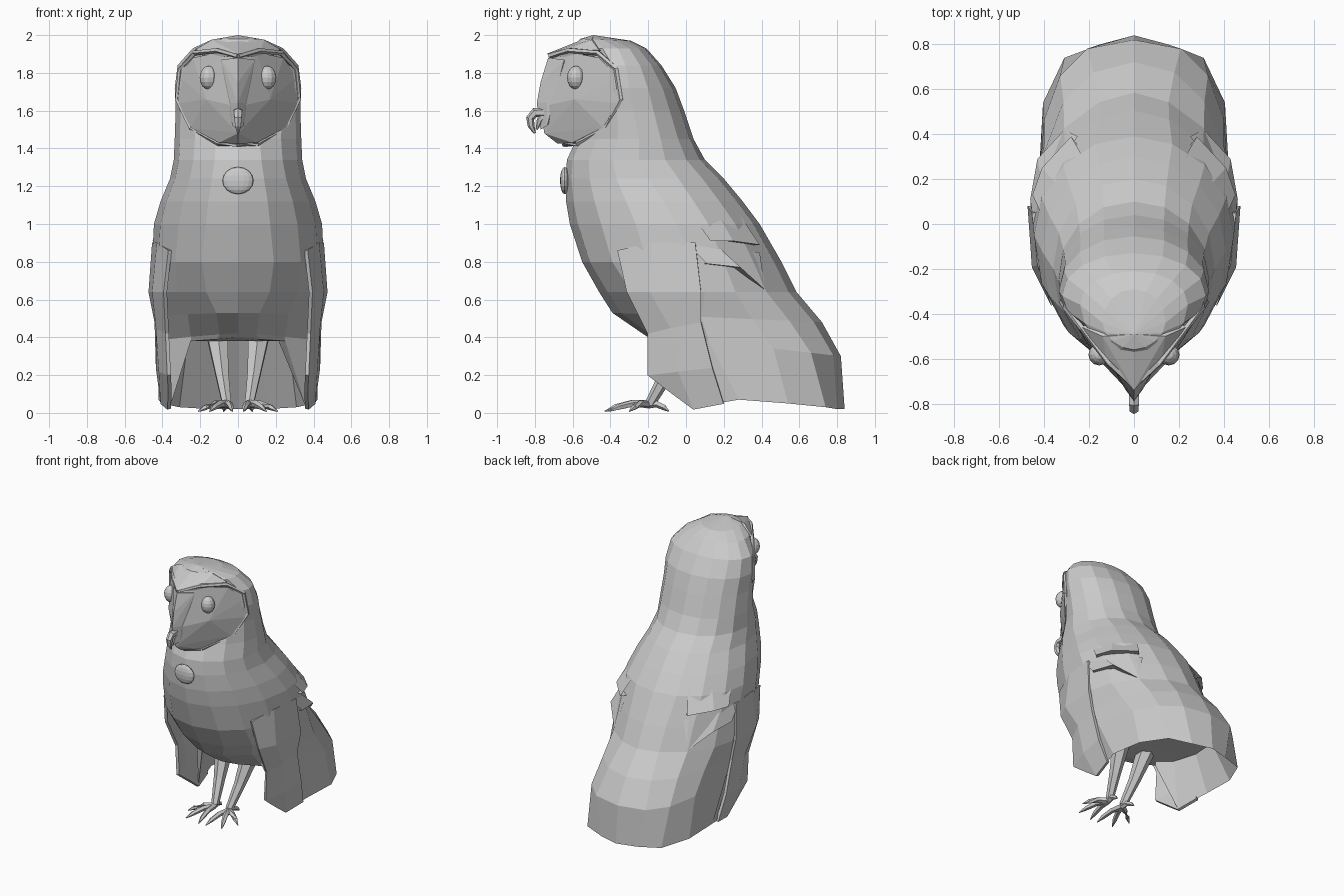
import bpy, bmesh, math
from mathutils import Vector

grey = bpy.data.materials.new("plain grey")
grey.diffuse_color = (0.6, 0.6, 0.6, 1)


def finish(bm, name):
    bmesh.ops.recalc_face_normals(bm, faces=bm.faces[:])
    me = bpy.data.meshes.new(name)
    bm.to_mesh(me)
    bm.free()
    me.materials.append(grey)
    ob = bpy.data.objects.new(name, me)
    bpy.context.collection.objects.link(ob)
    return ob


def hull(name, half):
    """Convex solid from points given on the +x side, mirrored."""
    bm = bmesh.new()
    for x, y, z in half:
        bm.verts.new((x, y, z))
        if x > 0:
            bm.verts.new((-x, y, z))
    r = bmesh.ops.convex_hull(bm, input=bm.verts[:])
    junk = [v for v in set(r["geom_interior"] + r["geom_unused"]) if isinstance(v, bmesh.types.BMVert)]
    bmesh.ops.delete(bm, geom=junk, context="VERTS")
    return finish(bm, name)


def tube(bm, pts, radii, sides=6):
    """Tapered faceted tube along a path."""
    pts = [Vector(p) for p in pts]
    rings = []
    for i, p in enumerate(pts):
        d = (pts[min(i + 1, len(pts) - 1)] - pts[max(i - 1, 0)]).normalized()
        ref = Vector((1, 0, 0)) if abs(d.x) < 0.8 else Vector((0, 0, 1))
        u = d.cross(ref).normalized()
        v = d.cross(u)
        rings.append([bm.verts.new(p + radii[i] * (u * math.cos(a) + v * math.sin(a)))
                      for a in (math.tau * k / sides for k in range(sides))])
    for a, b in zip(rings, rings[1:]):
        for k in range(sides):
            n = (k + 1) % sides
            bm.faces.new((a[k], a[n], b[n], b[k]))
    bm.faces.new(rings[0])
    bm.faces.new(rings[-1])


def sheet(bm, rows, s):
    """Open grid of faces from rows of points, mirrored by s."""
    g = [[bm.verts.new((s * x, y, z)) for x, y, z in r] for r in rows]
    for a, b in zip(g, g[1:]):
        for k in range(len(a) - 1):
            bm.faces.new((a[k], a[k + 1], b[k + 1], b[k]))


def ball(name, loc, size, seg=12):
    bm = bmesh.new()
    bmesh.ops.create_uvsphere(bm, u_segments=seg, v_segments=8, radius=1)
    for v in bm.verts:
        v.co = Vector((v.co.x * size[0] + loc[0], v.co.y * size[1] + loc[1], v.co.z * size[2] + loc[2]))
    return finish(bm, name)


# Body, folded wings and tail: one loft of mirrored rings
# front z, back z, front y, back y, half width, y of widest point, front and back squareness
rows = [
    (0.42, 0.30, -0.23, 0.82, 0.425, 0.12, 1.3, 2.7),
    (0.53, 0.48, -0.39, 0.72, 0.43, 0.08, 1.45, 2.2),
    (0.64, 0.64, -0.46, 0.585, 0.462, 0.10, 1.9, 1.75),
    (0.80, 0.80, -0.55, 0.505, 0.455, 0.04, 2.2, 1.8),
    (1.00, 1.00, -0.615, 0.39, 0.445, -0.05, 2.0, 2.0),
    (1.12, 1.12, -0.635, 0.30, 0.41, -0.12, 2.0, 2.0),
    (1.24, 1.24, -0.64, 0.20, 0.36, -0.20, 2.0, 2.1),
    (1.34, 1.34, -0.63, 0.10, 0.34, -0.25, 1.9, 2.1),
    (1.45, 1.45, -0.58, 0.04, 0.335, -0.25, 1.8, 2.1),
    (1.60, 1.60, -0.50, -0.01, 0.33, -0.28, 2.0, 2.1),
    (1.72, 1.72, -0.50, -0.055, 0.335, -0.30, 2.0, 2.1),
    (1.84, 1.84, -0.50, -0.13, 0.32, -0.32, 2.0, 2.1),
    (1.93, 1.93, -0.60, -0.21, 0.24, -0.36, 1.8, 2.1),
    (1.98, 1.97, -0.56, -0.29, 0.14, -0.44, 1.8, 2.1),
]
# hem: belly, wing tip, then the tail edge
hem = [(0, -0.20, 0.40), (0.11, -0.16, 0.39), (0.25, -0.07, 0.38), (0.36, 0.04, 0.03),
       (0.42, 0.28, 0.07), (0.405, 0.54, 0.05), (0.31, 0.74, 0.03), (0.15, 0.80, 0.02), (0, 0.84, 0.02)]
# hollow underside
inner = [(x * 0.86, 0.1 + (y - 0.1) * 0.72, 0.38) for x, y, z in hem]


def half_ring(zf, zb, yf, yb, w, yw, nf, nb):
    out = []
    for i in range(9):
        a = math.pi * i / 8
        e = 2 / nf if i < 4 else 2 / nb
        s, c = max(math.sin(a), 0), abs(math.cos(a))
        x = 0 if i in (0, 8) else w * s ** e
        y = yw + ((yf if i < 4 else yb) - yw) * (0 if i == 4 else c ** e)
        out.append((x, y, zf + (zb - zf) * (y - yf) / (yb - yf)))
    return out


bm = bmesh.new()
rings = []
for half in [inner, hem] + [half_ring(*r) for r in rows]:
    full = half + [(-x, y, z) for x, y, z in half[7:0:-1]]
    rings.append([bm.verts.new(p) for p in full])
for a, b in zip(rings, rings[1:]):
    for k in range(16):
        n = (k + 1) % 16
        bm.faces.new((a[k], a[n], b[n], b[k]))
for ring, tip in ((rings[0], (0, 0.15, 0.39)), (rings[-1], (0, -0.49, 2.0))):
    t = bm.verts.new(tip)
    for k in range(16):
        bm.faces.new((ring[k], ring[(k + 1) % 16], t))
finish(bm, "body_wings_and_tail")

# Wedge-shaped face, nose ridge and the forehead above
hull("face", [(0, -0.71, 1.88), (0, -0.74, 1.76), (0, -0.77, 1.62), (0, -0.75, 1.48), (0, -0.68, 1.425),
              (0.10, -0.60, 1.43), (0.25, -0.44, 1.51), (0.318, -0.36, 1.64), (0.315, -0.36, 1.78),
              (0.24, -0.46, 1.88), (0.10, -0.62, 1.91), (0.17, -0.59, 1.66), (0.1, -0.3, 1.65)])
hull("nose_ridge", [(0, -0.73, 1.88), (0, -0.77, 1.75), (0, -0.79, 1.64), (0, -0.77, 1.50),
                    (0.09, -0.645, 1.87), (0.04, -0.735, 1.64), (0.03, -0.735, 1.52), (0, -0.6, 1.7)])
hull("forehead", [(0, -0.74, 1.90), (0, -0.49, 2.0), (0.14, -0.50, 1.975), (0.23, -0.46, 1.92),
                  (0.12, -0.61, 1.92), (0.10, -0.62, 1.88), (0.1, -0.35, 1.9)])

# Raised heart-shaped rim around the face
bm = bmesh.new()
for s in (1, -1):
    rim = [(0, -0.72, 1.89), (0.11, -0.62, 1.92), (0.23, -0.465, 1.905), (0.305, -0.37, 1.82),
           (0.32, -0.345, 1.66), (0.25, -0.42, 1.51), (0.10, -0.575, 1.425), (0, -0.645, 1.42)]
    tube(bm, [(s * x, y, z) for x, y, z in rim], [0.014] * 8, 5)
finish(bm, "face_rim")

# Eyes and round pendant on the chest
for s, side in ((1, "right"), (-1, "left")):
    ball(side + "_eye", (s * 0.155, -0.582, 1.775), (0.048, 0.048, 0.062))
ball("chest_pendant", (0, -0.642, 1.23), (0.082, 0.025, 0.072), 16)

# Hooked beak
bm = bmesh.new()
tube(bm, [(0, -0.75, 1.59), (0, -0.80, 1.59), (0, -0.825, 1.56), (0, -0.82, 1.52), (0, -0.80, 1.48)],
     [0.027, 0.025, 0.022, 0.018, 0.006])
tube(bm, [(0, -0.75, 1.58), (0, -0.775, 1.55), (0, -0.79, 1.50)], [0.022, 0.016, 0.006])
finish(bm, "beak")

for s, side in ((1, "right"), (-1, "left")):
    # Front edge of the folded wing, standing clear of the belly
    bm = bmesh.new()
    sheet(bm, [[(0.36, -0.36, 0.86), (0.42, -0.18, 0.90), (0.445, 0.05, 0.90)],
               [(0.385, -0.31, 0.64), (0.445, -0.19, 0.64), (0.464, 0.08, 0.64)],
               [(0.375, -0.20, 0.42), (0.425, -0.08, 0.45), (0.432, 0.08, 0.48)],
               [(0.365, -0.20, 0.20), (0.41, -0.04, 0.22), (0.425, 0.14, 0.24)],
               [(0.36, -0.08, 0.11), (0.365, 0.04, 0.02), (0.40, 0.20, 0.05)]], s)
    ob = finish(bm, side + "_wing_front")
    mod = ob.modifiers.new("thickness", "SOLIDIFY")
    mod.thickness = 0.02
    mod.offset = 0

    # Overlapping feather layers with a ledge at the lower edge
    bm = bmesh.new()
    for top, edge in (
        ([(0.37, -0.05, 1.16), (0.31, 0.14, 1.10), (0.20, 0.25, 1.10)],
         [(0.452, 0.13, 0.91), (0.41, 0.25, 0.91), (0.28, 0.39, 0.89)]),
        ([(0.44, -0.05, 0.95), (0.41, 0.18, 0.87), (0.25, 0.39, 0.85)],
         [(0.462, 0.11, 0.79), (0.43, 0.29, 0.77), (0.31, 0.42, 0.65)]),
    ):
        base = [(x * 0.84, y - 0.06, z) for x, y, z in edge]
        sheet(bm, (top, edge, base), s)
    finish(bm, side + "_wing_feathers")

    # Leg and clawed foot
    bm = bmesh.new()
    tube(bm, [(s * 0.11, 0.0, 0.42), (s * 0.085, -0.10, 0.21), (s * 0.06, -0.19, 0.05)], [0.065, 0.04, 0.027])
    for tx, ty in ((0.21, -0.30), (0.15, -0.41), (0.03, -0.43), (0.075, -0.09)):
        path = [(s * (0.06 + (tx - 0.06) * f), -0.20 + (ty + 0.20) * f, z)
                for f, z in ((0, 0.045), (0.4, 0.048), (0.75, 0.03), (1, 0.008))]
        tube(bm, path, [0.022, 0.019, 0.016, 0.003], 5)
    finish(bm, side + "_leg_and_foot")
